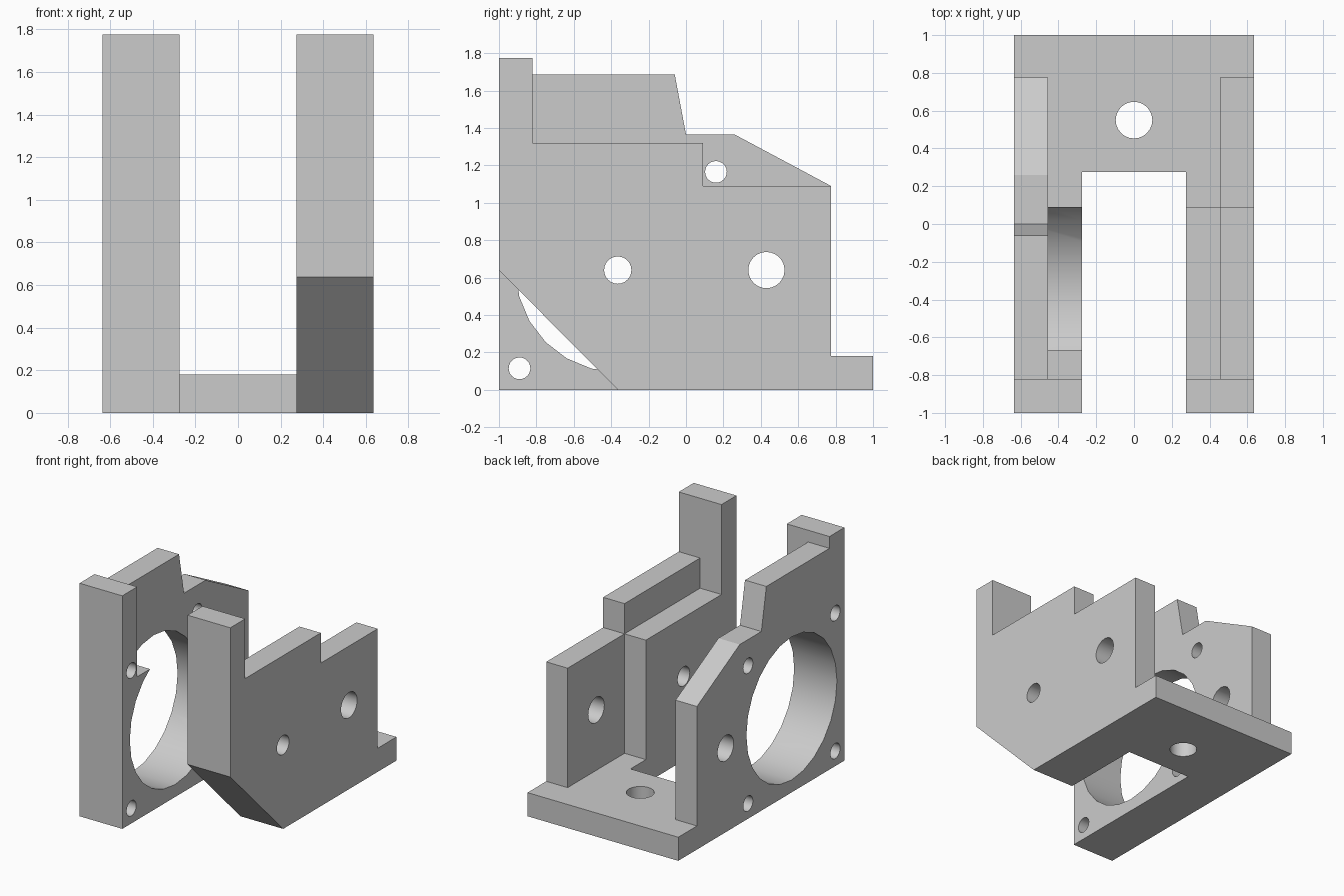
import bpy, bmesh, math

if "Cube" in bpy.data.objects:
    bpy.data.objects.remove(bpy.data.objects["Cube"])

FAR = 3.0           # cutters overshoot the body by this much
OUT, MID, IN = 0.635, 0.455, 0.275   # outer face, plate step and inner face
BASE = 0.18         # base plate height
RIM, STEP = -0.82, 0.09   # back of the front posts, back of the inner plates
BACK = 0.775        # back of the side walls


def prism(name, pts, lo, hi, axis="x"):
    """Extrude a closed profile along x (points are y, z) or z (points are x, y)."""
    bm = bmesh.new()
    place = (lambda p, t: (t, p[0], p[1])) if axis == "x" else (lambda p, t: (p[0], p[1], t))
    a = [bm.verts.new(place(p, lo)) for p in pts]
    b = [bm.verts.new(place(p, hi)) for p in pts]
    bm.faces.new(a)
    bm.faces.new(b)
    for i in range(len(pts)):
        j = (i + 1) % len(pts)
        bm.faces.new((a[i], a[j], b[j], b[i]))
    bmesh.ops.recalc_face_normals(bm, faces=bm.faces[:])
    mesh = bpy.data.meshes.new(name)
    bm.to_mesh(mesh)
    bm.free()
    ob = bpy.data.objects.new(name, mesh)
    bpy.context.collection.objects.link(ob)
    return ob


def rect(u0, u1, v0, v1):
    return [(u0, v0), (u1, v0), (u1, v1), (u0, v1)]


def circle(u, v, r, n=24):
    return [(u + r * math.cos(2 * math.pi * i / n),
             v + r * math.sin(2 * math.pi * i / n)) for i in range(n)]


# Solid block that everything is carved from
bracket = prism("motor_bracket", rect(-1, 1, 0, 1.775), -OUT, OUT)
bpy.context.view_layer.objects.active = bracket


def cut(pts, lo, hi, axis="x"):
    tool = prism("cutter", pts, lo, hi, axis)
    tool.hide_render = True
    mod = bracket.modifiers.new("cut", "BOOLEAN")
    mod.operation = "DIFFERENCE"
    mod.solver = "EXACT"
    mod.object = tool
    bpy.ops.object.modifier_apply(modifier=mod.name)
    bpy.data.objects.remove(tool)


# Open space behind the walls, channel between them and slot in the base
cut(rect(BACK, FAR, BASE, FAR), -FAR, FAR)
cut(rect(-FAR, FAR, BASE, FAR), -IN, IN)
cut(rect(-IN, IN, -FAR, IN), -FAR, FAR, "z")

# Inner plates: shorter and lower than the outer plates
cut(rect(STEP, FAR, BASE, FAR), -MID, MID)
cut(rect(RIM, FAR, 1.09, FAR), -MID, MID)

# Stepped top and chamfered lower front corner of the left wall
cut([(RIM, FAR), (RIM, 1.32), (STEP, 1.32), (STEP, 1.09), (FAR, 1.09), (FAR, FAR)], 0, FAR)
cut([(-1.635, 1.275), (-1.635, -1), (0.635, -1)], 0, FAR)

# Sloping top of the right wall
cut([(RIM, FAR), (RIM, 1.685), (-0.06, 1.685), (0, 1.365), (0.26, 1.365),
     (BACK, 1.09), (FAR, 1.09), (FAR, FAR)], -FAR, 0)

# Motor opening with its relieved upper back corner, and four screw holes
CY, CZ, PITCH = -0.365, 0.64, 0.525
cut(circle(CY, CZ, 0.545), -FAR, 0)
cut(rect(CY, FAR, CZ, FAR), -MID, 0)
for sy in (-1, 1):
    for sz in (-1, 1):
        cut(circle(CY + sy * PITCH, CZ + sz * PITCH, 0.058), -FAR, 0)

# Shaft hole in the left wall, cross hole in both walls, mounting hole in the base
cut(circle(CY, CZ, 0.073), 0, FAR)
cut(circle(0.43, CZ, 0.097), -FAR, FAR)
cut(circle(0, 0.55, 0.097), -FAR, FAR, "z")

# One plain grey
grey = bpy.data.materials.new("light_grey")
grey.use_nodes = True
colour = (0.6, 0.6, 0.6, 1)
grey.diffuse_color = colour
grey.node_tree.nodes["Principled BSDF"].inputs["Base Color"].default_value = colour
bracket.data.materials.clear()
bracket.data.materials.append(grey)
for face in bracket.data.polygons:
    face.material_index = 0

bpy.ops.object.select_all(action="DESELECT")
bracket.select_set(True)
bpy.ops.object.shade_smooth_by_angle(angle=math.radians(25))
